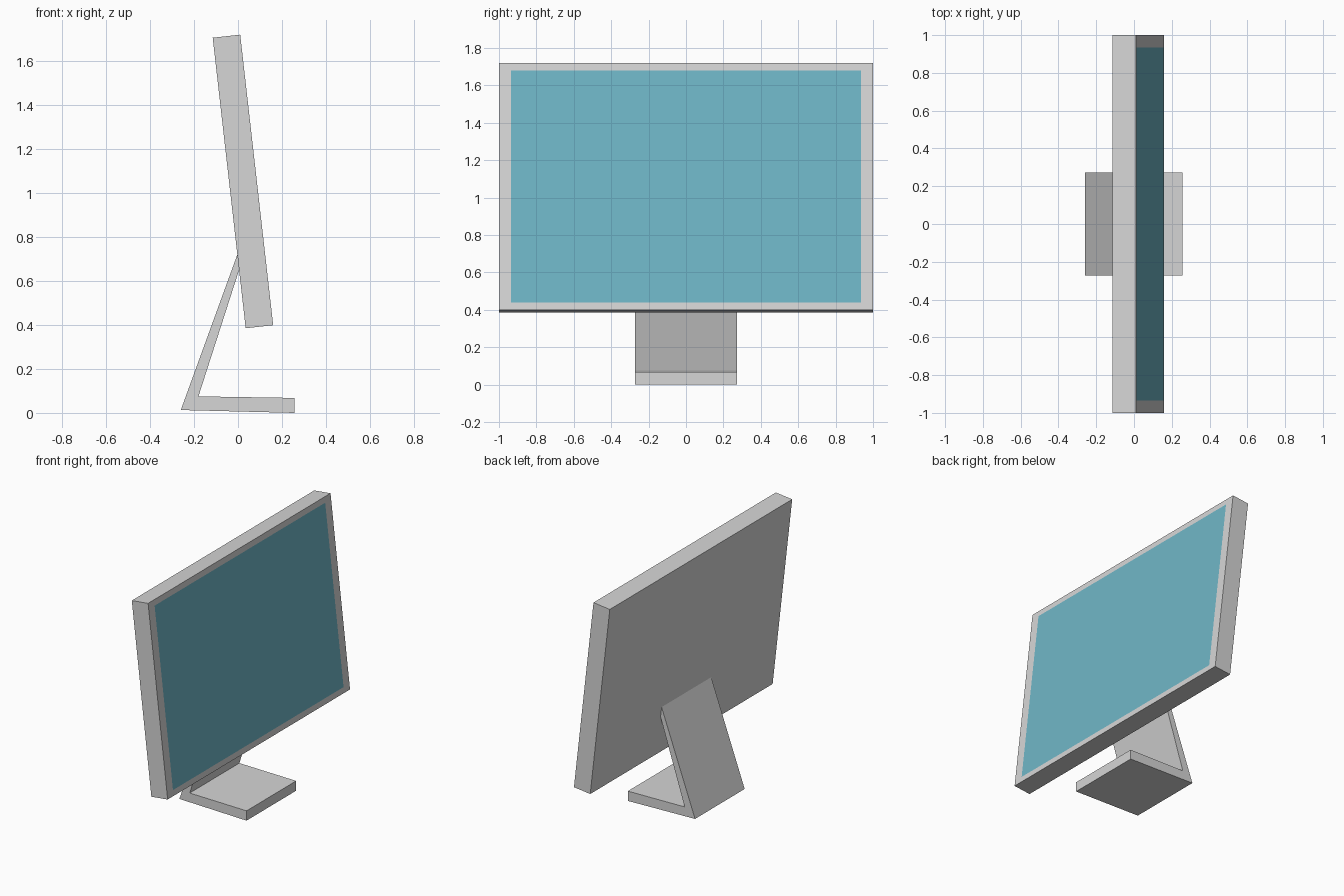
import bpy, bmesh
from mathutils import Vector

if "Cube" in bpy.data.objects:
    bpy.data.objects.remove(bpy.data.objects["Cube"])


def material(name, rgb):
    m = bpy.data.materials.new(name)
    m.diffuse_color = (*rgb, 1)
    m.use_nodes = True
    m.node_tree.nodes["Principled BSDF"].inputs["Base Color"].default_value = m.diffuse_color
    return m


grey = material("light grey casing", (0.67, 0.67, 0.67))
teal = material("teal screen", (0.16, 0.47, 0.57))


def extrude_profile(profile, half_width):
    """Extrude an x-z outline symmetrically along y."""
    bm = bmesh.new()
    face = bm.faces.new([bm.verts.new((x, -half_width, z)) for x, z in profile])
    side = bmesh.ops.extrude_face_region(bm, geom=[face])["geom"]
    for v in side:
        if isinstance(v, bmesh.types.BMVert):
            v.co.y = half_width
    bmesh.ops.recalc_face_normals(bm, faces=bm.faces)
    return bm


def finish(bm, name, materials):
    mesh = bpy.data.meshes.new(name)
    bm.to_mesh(mesh)
    bm.free()
    for m in materials:
        mesh.materials.append(m)
    obj = bpy.data.objects.new(name, mesh)
    bpy.context.collection.objects.link(obj)
    return obj


# Tilted display housing, with the screen cut flush into its front face
top, bottom = Vector((0.01, 0, 1.72)), Vector((0.16, 0, 0.399))
bm = extrude_profile([(-0.115, 1.706), (top.x, top.z),
                      (bottom.x, bottom.z), (0.035, 0.385)], 1.0)
bm.faces.ensure_lookup_table()
front = max(bm.faces, key=lambda f: f.normal.x)
bmesh.ops.inset_individual(bm, faces=[front], thickness=0.05)
for v in front.verts:
    upper = v.co.z > 1
    y = 0.935 if v.co.y > 0 else -0.935
    v.co = top.lerp(bottom, 0.03 if upper else 0.97)
    v.co.y = y
front.material_index = 1
finish(bm, "display_housing", [grey, teal])

# Bent plate stand: foot and sloping support in one profile
stand = [(-0.003, 0.72), (0.005, 0.65), (-0.18, 0.075),
         (0.256, 0.068), (0.256, 0.0), (-0.26, 0.013)]
finish(extrude_profile(stand, 0.272), "stand", [grey])
